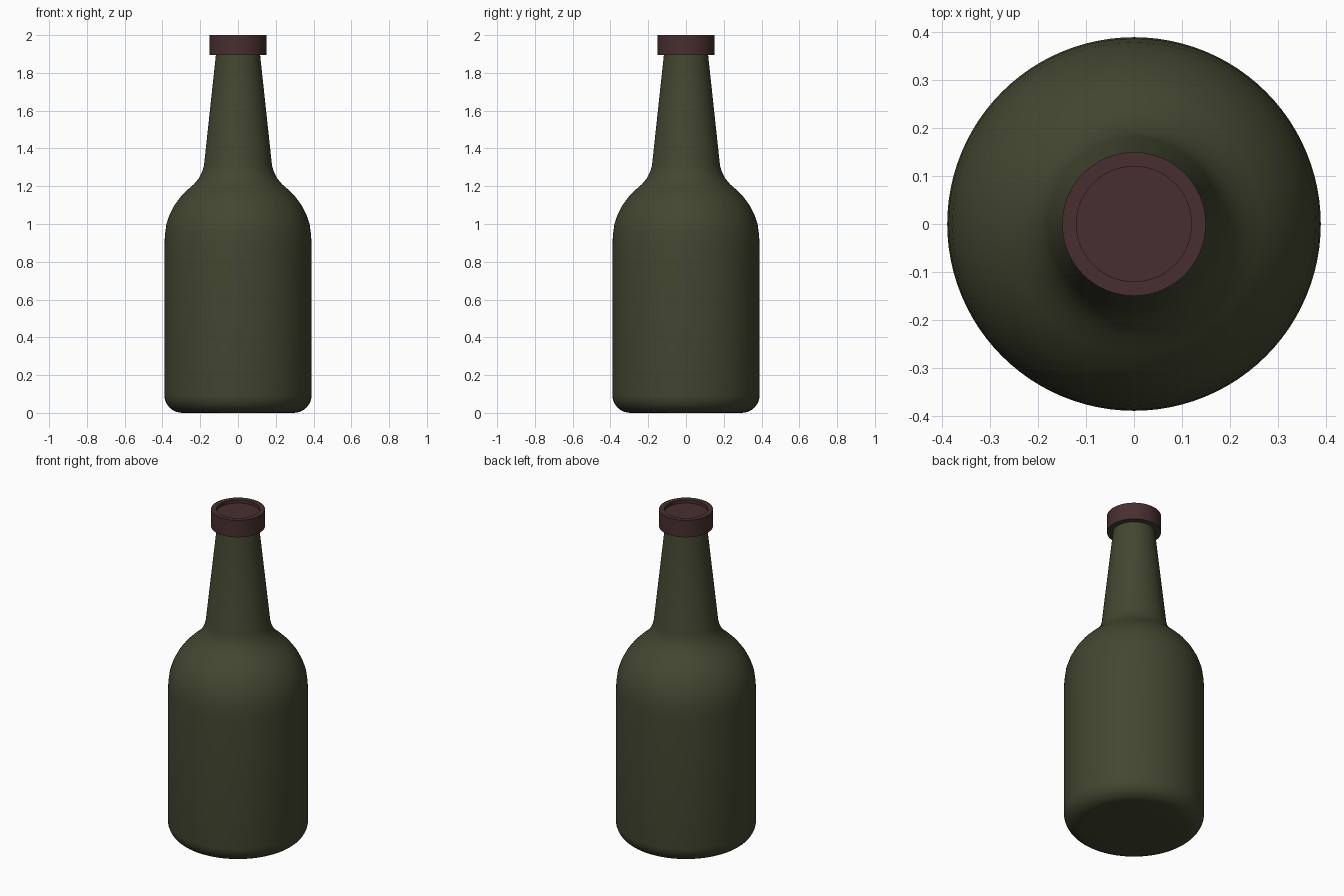
import bpy, bmesh, math

if "Cube" in bpy.data.objects:
    bpy.data.objects.remove(bpy.data.objects["Cube"])

SEGMENTS = 96


def material(name, colour):
    m = bpy.data.materials.new(name)
    m.diffuse_color = (*colour, 1)
    m.use_nodes = True
    m.node_tree.nodes["Principled BSDF"].inputs["Base Color"].default_value = m.diffuse_color
    return m


def arc(cx, cz, r, start, end, steps):
    """Points on a circular arc, angles in degrees."""
    return [(cx + r * math.cos(math.radians(start + (end - start) * i / steps)),
             cz + r * math.sin(math.radians(start + (end - start) * i / steps)))
            for i in range(steps + 1)]


def lathe(name, profile, mat):
    """Revolve a (radius, z) profile, listed bottom to top, about the z axis."""
    bm = bmesh.new()
    verts = [bm.verts.new((r, 0, z)) for r, z in profile]
    edges = [bm.edges.new(pair) for pair in zip(verts, verts[1:])]
    bmesh.ops.spin(bm, geom=verts + edges, cent=(0, 0, 0), axis=(0, 0, 1),
                   angle=math.tau, steps=SEGMENTS)
    bmesh.ops.remove_doubles(bm, verts=bm.verts, dist=1e-5)
    bmesh.ops.recalc_face_normals(bm, faces=bm.faces)
    mesh = bpy.data.meshes.new(name)
    bm.to_mesh(mesh)
    bm.free()
    mesh.materials.append(mat)
    obj = bpy.data.objects.new(name, mesh)
    bpy.context.collection.objects.link(obj)
    bpy.ops.object.select_all(action='DESELECT')
    obj.select_set(True)
    bpy.context.view_layer.objects.active = obj
    bpy.ops.object.shade_smooth_by_angle(angle=math.radians(35))


glass = material("dark green glass", (0.056, 0.062, 0.030))
red = material("dark red cap", (0.065, 0.028, 0.029))

# Bottle: rounded base, straight body, domed shoulder, tapering neck, flat lip
base = [(0, 0)] + arc(0.295, 0.095, 0.095, -90, 0, 8)
shoulder = [(0.39, 0.88), (0.387, 0.94), (0.379, 1.0), (0.362, 1.05), (0.336, 1.1),
            (0.303, 1.145), (0.265, 1.183), (0.232, 1.212), (0.207, 1.243),
            (0.19, 1.275), (0.18, 1.31)]
lathe("bottle", base + shoulder + [(0.117, 1.896), (0.15, 1.896)], glass)

# Cap: short cylinder with a shallow round recess in its top
lathe("cap", [(0.15, 1.896), (0.15, 2.0), (0.12, 2.0), (0.12, 1.98), (0, 1.98)], red)
